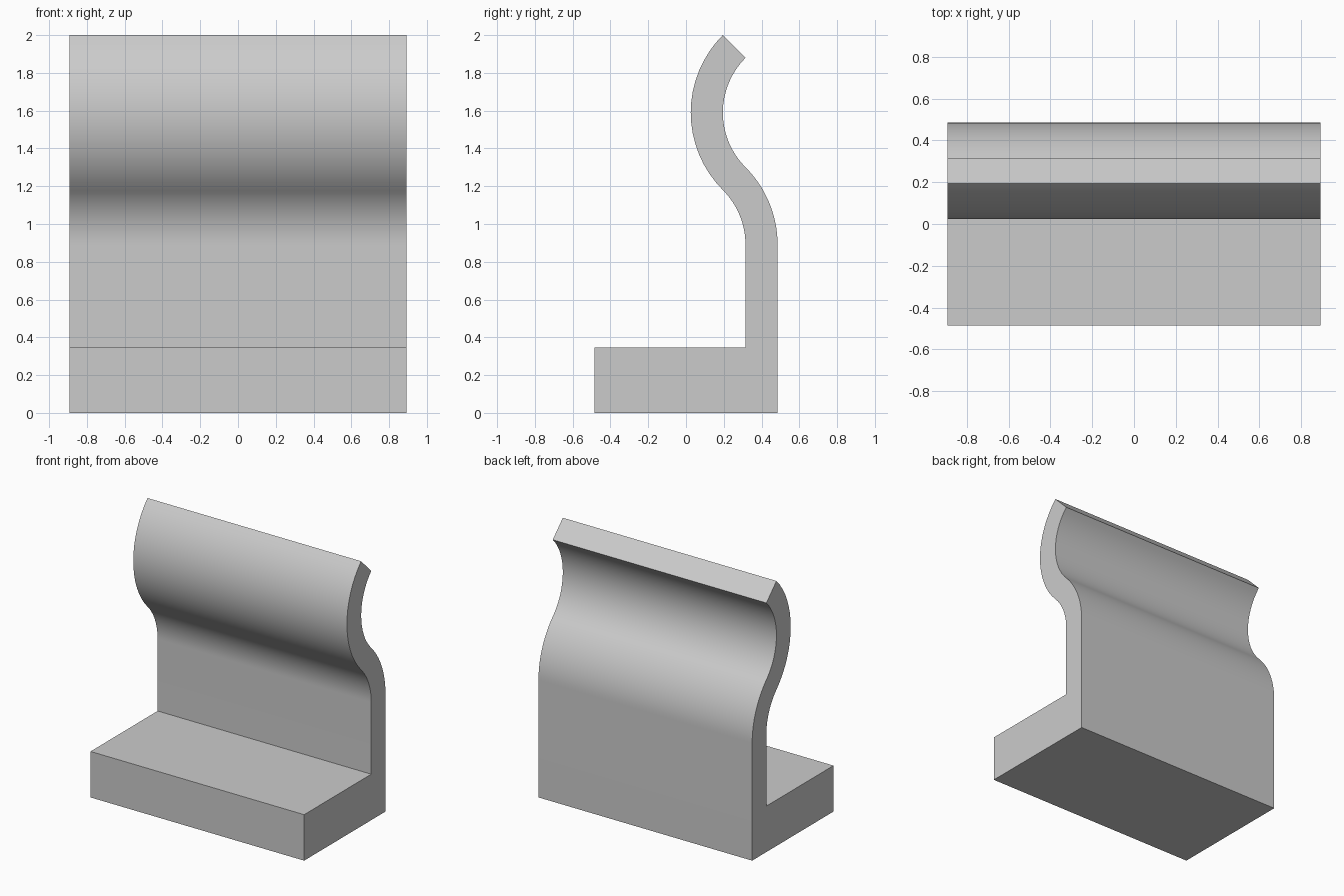
import bpy, bmesh
from math import sin, cos, pi

cube = bpy.data.objects.get("Cube")
if cube:
    bpy.data.objects.remove(cube, do_unlink=True)

HALF_WIDTH = 0.892
HALF_DEPTH = 0.485
THICK = 0.17            # wall thickness
SEAT_TOP = 0.347
BEND_Z = 0.89           # where the wall starts to curve
OUTER = 0.58            # large bend radius
INNER = OUTER - THICK   # small bend radius
STEPS = 16

grey = bpy.data.materials.new("plain grey")
grey.use_nodes = True
colour = (0.6, 0.6, 0.6, 1)
grey.diffuse_color = colour
grey.node_tree.nodes["Principled BSDF"].inputs["Base Color"].default_value = colour


def arc(centre, radius, start, end):
    """Points (y, z) on a circular arc, angles in radians."""
    return [(centre[0] + radius * cos(start + (end - start) * i / STEPS),
             centre[1] + radius * sin(start + (end - start) * i / STEPS))
            for i in range(STEPS + 1)]


# Two equal-thickness bends that meet tangentially at 45 degrees
low = (HALF_DEPTH - OUTER, BEND_Z)
reach = (OUTER + INNER) * sin(pi / 4)
high = (low[0] + reach, low[1] + reach)

back_side = (arc(low, OUTER, 0, pi / 4)
             + arc(high, INNER, pi * 5 / 4, pi * 3 / 4)[1:])
front_side = (arc(high, OUTER, pi * 3 / 4, pi * 5 / 4)
              + arc(low, INNER, pi / 4, 0)[1:])
wall_front = HALF_DEPTH - THICK
profile = ([(-HALF_DEPTH, 0), (HALF_DEPTH, 0)] + back_side + front_side
           + [(wall_front, SEAT_TOP), (-HALF_DEPTH, SEAT_TOP)])

# Extrude the side profile across the width
bm = bmesh.new()
side = bm.faces.new([bm.verts.new((-HALF_WIDTH, y, z)) for y, z in profile])
result = bmesh.ops.extrude_face_region(bm, geom=[side])
moved = [v for v in result["geom"] if isinstance(v, bmesh.types.BMVert)]
bmesh.ops.translate(bm, verts=moved, vec=(2 * HALF_WIDTH, 0, 0))
bmesh.ops.recalc_face_normals(bm, faces=bm.faces)
mesh = bpy.data.meshes.new("curved_back_bench")
bm.to_mesh(mesh)
bm.free()
mesh.materials.append(grey)

bench = bpy.data.objects.new("curved_back_bench", mesh)
bpy.context.collection.objects.link(bench)
bpy.context.view_layer.objects.active = bench
bench.select_set(True)
bpy.ops.object.shade_smooth_by_angle(angle=pi / 6)
